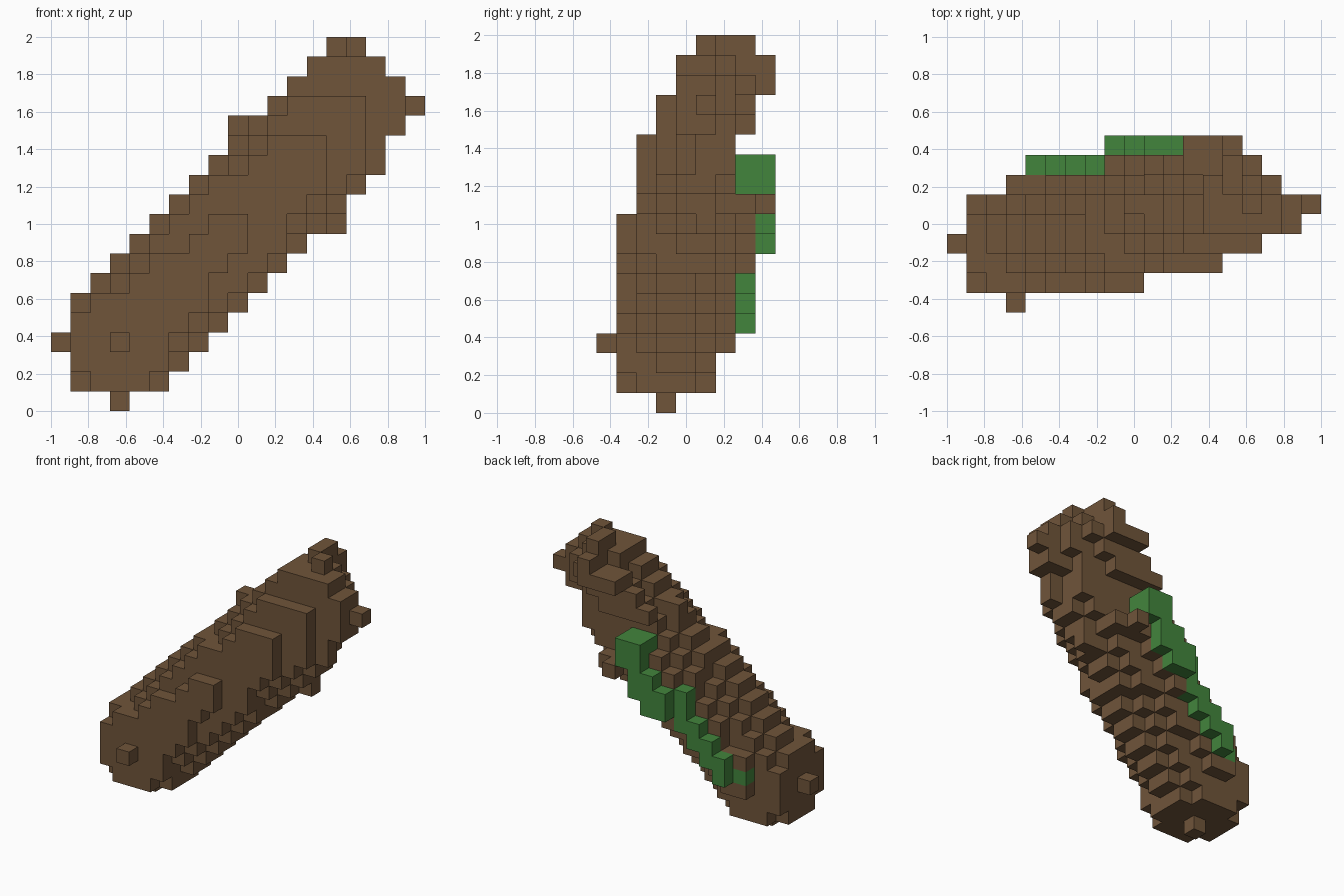
import bpy, bmesh
from mathutils import Vector

if "Cube" in bpy.data.objects:
    bpy.data.objects.remove(bpy.data.objects["Cube"])

CELL = 2 / 19
ORIGIN = Vector((-1, -4.5 * CELL, 0))
START, END = Vector((3, 3, 3)), Vector((15, 5, 15))


def material(name, rgb):
    m = bpy.data.materials.new(name)
    m.use_nodes = True
    m.diffuse_color = (*rgb, 1)
    m.node_tree.nodes["Principled BSDF"].inputs["Base Color"].default_value = (*rgb, 1)
    return m


def box(i, j, k):
    """Cells in inclusive index ranges."""
    return {(a, b, c) for a in range(i[0], i[1] + 1)
            for b in range(j[0], j[1] + 1) for c in range(k[0], k[1] + 1)}


def in_log(cell):
    """Round log along a tilted axis, worn down towards its upper end."""
    p = Vector(cell)
    i, j, k = cell
    axis = END - START
    t = (p - START).dot(axis) / axis.length_squared
    d = p - (START + axis * min(max(t, 0), 1))
    if d.length_squared > 9.001:
        return False
    if t > 1 and d.length_squared > 6:
        return False
    if max(i, k) > 15 and (j < 4 or i + j > 22):
        return False
    if max(i, k) > 13 and j < 3:
        return False
    if (i, k) in ((17, 13), (17, 17)):
        return False
    if i == 16 and (k < 14 and j > 4 or k not in (15, 16) and j > 5):
        return False
    return j < 7 or k < 11


def build(name, cells, solid, mat):
    """Make only the outer faces of a group of cells."""
    bm = bmesh.new()
    corners = {}

    def vert(v):
        key = tuple(round(2 * c) for c in v)
        if key not in corners:
            corners[key] = bm.verts.new(ORIGIN + (v + Vector((.5, .5, .5))) * CELL)
        return corners[key]

    for cell in sorted(cells):
        c = Vector(cell)
        for ax in range(3):
            for s in (-1, 1):
                n = Vector((0, 0, 0))
                n[ax] = s
                if tuple(int(x) for x in c + n) in solid:
                    continue
                u = Vector((0, 0, 0))
                u[(ax + 1) % 3] = 1
                w = n.cross(u)
                bm.faces.new([vert(c + (n + u * a + w * b) / 2)
                              for a, b in ((-1, -1), (1, -1), (1, 1), (-1, 1))])
    mesh = bpy.data.meshes.new(name)
    bm.to_mesh(mesh)
    bm.free()
    mesh.materials.append(mat)
    obj = bpy.data.objects.new(name, mesh)
    bpy.context.collection.objects.link(obj)


# Log body
log = {c for c in box((0, 18), (0, 8), (0, 18)) if in_log(c)}

# Broken twigs and stubs
stubs = set()
for r in [((15, 15), (5, 5), (18, 18)), ((18, 18), (5, 5), (15, 15)),
          ((14, 14), (6, 7), (17, 18)), ((14, 14), (8, 8), (16, 17)),
          ((12, 13), (8, 8), (16, 16)), ((13, 13), (5, 6), (17, 17)),
          ((9, 9), (5, 5), (14, 14)), ((12, 12), (7, 8), (10, 10)),
          ((13, 13), (6, 7), (10, 10)), ((14, 14), (5, 5), (9, 9)),
          ((15, 15), (7, 7), (16, 16)), ((3, 3), (6, 6), (3, 5))]:
    stubs |= box(*r)

# Stepped ridge along the back
for k in (7, 8, 9):
    stubs |= box((k + 1, k + 1), (7, 7), (k, k))
for i in (8, 9):
    stubs |= box((i, i), (7, 7), (i + 2, i + 2))
for k in (14, 15, 16):
    stubs |= box((k - 4, min(k - 1, 14)), (7, 7), (k, k))

# Strip of moss climbing the back
moss = {(3, 6, 4), (7, 7, 9), (8, 7, 9), (9, 7, 10)}
for i in (4, 5, 6, 7):
    moss |= box((i, i), (6, 6), (i, i)) | box((i, i), (7, 7), (i, i + 1))
for r in [((8, 8), (8, 8), (8, 9)), ((9, 9), (8, 8), (8, 10)),
          ((10, 10), (8, 8), (9, 10)), ((10, 11), (7, 8), (11, 12))]:
    moss |= box(*r)

stubs -= moss
log -= moss | stubs
solid = log | stubs | moss

bark = material("bark brown", (.162, .09, .042))
green = material("moss green", (.055, .235, .046))
build("log_body", log, solid, bark)
build("broken_twigs", stubs, solid, bark)
build("moss_strip", moss, solid, green)
